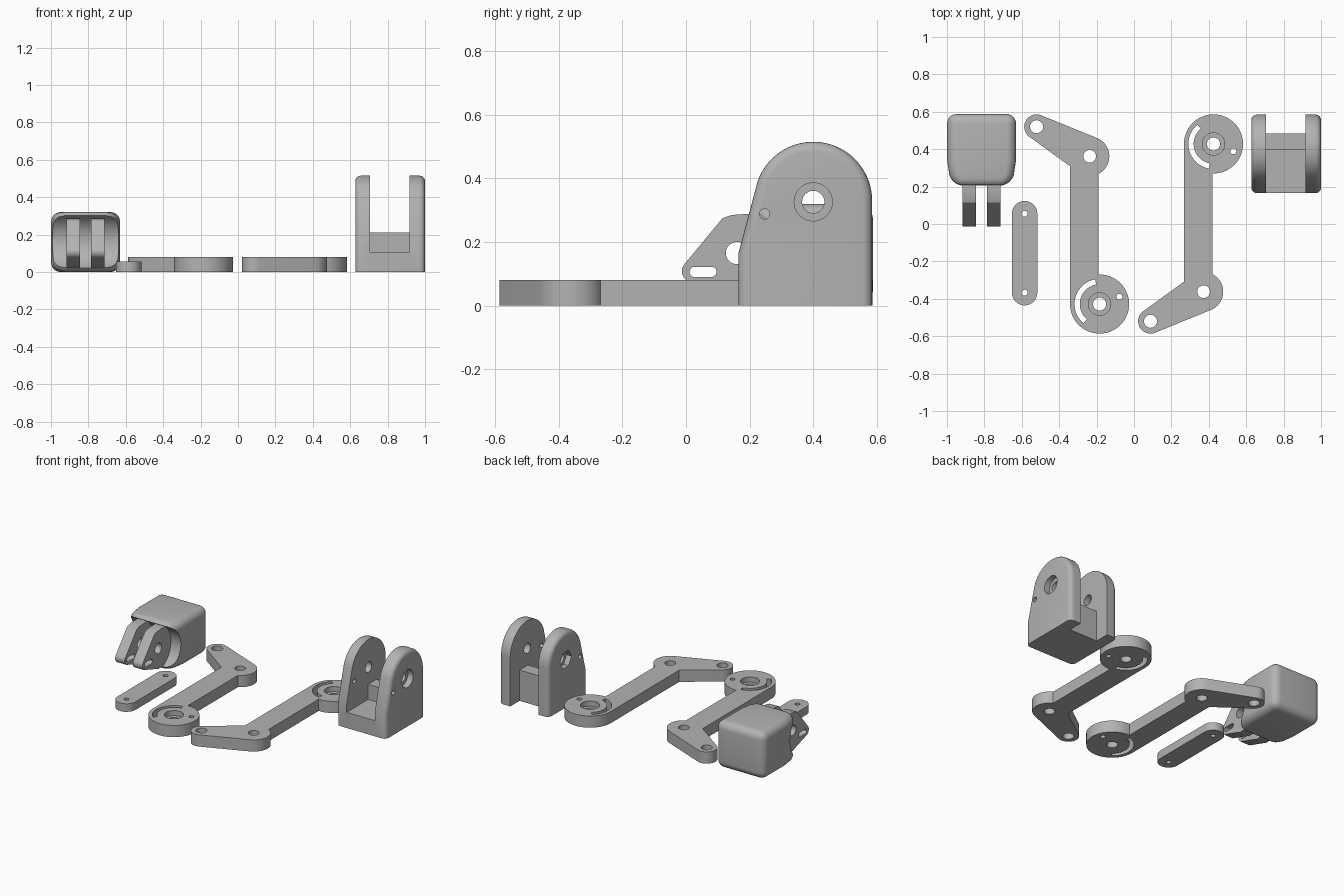
import bpy, bmesh, math

if "Cube" in bpy.data.objects:
    bpy.data.objects.remove(bpy.data.objects["Cube"])

grey = bpy.data.materials.new("plastic_grey")
grey.diffuse_color = (0.45, 0.45, 0.45, 1)
grey.use_nodes = True
grey.node_tree.nodes["Principled BSDF"].inputs["Base Color"].default_value = grey.diffuse_color


def arc(cx, cy, r, a0=0, a1=360, n=32):
    """Points along an arc, in degrees; a full circle drops its last point."""
    count = n if a1 - a0 == 360 else n + 1
    angles = [math.radians(a0 + (a1 - a0) * i / n) for i in range(count)]
    return [(cx + r * math.cos(a), cy + r * math.sin(a)) for a in angles]


def prism(name, outline, lo, hi, axis="z"):
    """Extrude an outline: xy along z, or yz along x."""
    bm = bmesh.new()
    place = (lambda p, t: (p[0], p[1], t)) if axis == "z" else (lambda p, t: (t, p[0], p[1]))
    a = [bm.verts.new(place(p, lo)) for p in outline]
    b = [bm.verts.new(place(p, hi)) for p in outline]
    bm.faces.new(a)
    bm.faces.new(b)
    for i in range(len(a)):
        j = (i + 1) % len(a)
        bm.faces.new((a[i], a[j], b[j], b[i]))
    bmesh.ops.recalc_face_normals(bm, faces=bm.faces)
    me = bpy.data.meshes.new(name)
    bm.to_mesh(me)
    bm.free()
    me.materials.append(grey)
    ob = bpy.data.objects.new(name, me)
    bpy.context.collection.objects.link(ob)
    return ob


def bake(ob):
    dg = bpy.context.evaluated_depsgraph_get()
    me = bpy.data.meshes.new_from_object(ob.evaluated_get(dg))
    ob.modifiers.clear()
    ob.data = me


def cut(ob, outline, lo, hi, axis="z"):
    tool = prism("cutter", outline, lo, hi, axis)
    mod = ob.modifiers.new("cut", "BOOLEAN")
    mod.operation, mod.solver, mod.object = "DIFFERENCE", "EXACT", tool
    bake(ob)
    bpy.data.objects.remove(tool)


def smooth(ob):
    bpy.ops.object.select_all(action="DESELECT")
    ob.select_set(True)
    bpy.context.view_layer.objects.active = ob
    bpy.ops.object.shade_smooth_by_angle(angle=math.radians(30))


# Cranked arms: slotted disc, straight bar, elbow and small end
def arm(name, shift, flip):
    def tr(points):
        return [(x + shift, y * flip) for x, y in points]
    D, E, S = (0.425, 0.428), (0.372, -0.362), (0.088, -0.52)
    rd, re, rs, left, right = 0.158, 0.105, 0.066, 0.267, 0.42
    a = math.degrees(math.atan2(E[1] - S[1], E[0] - S[0]))
    b = math.degrees(math.asin((re - rs) / math.dist(E, S)))
    up = arc(*S, rs, a + 90 + b, 270 + a - b, 20)
    corner = (left, up[0][1] + (left - up[0][0]) * math.tan(math.radians(a + b)))
    elbow_end = math.degrees(math.acos((right - E[0]) / re))
    outline = (arc(*D, rd, -92, 180, 48) + [corner] + up
               + arc(*E, re, a - 90 - b, elbow_end, 24))
    ob = prism(name, tr(outline), 0, 0.08)
    for c, r in ((D, 0.035), (E, 0.034), (S, 0.035), ((0.531, 0.389), 0.016)):
        cut(ob, tr(arc(*c, r)), -0.1, 0.2)
    cut(ob, tr(arc(*D, 0.06)), 0.045, 0.2)
    cut(ob, tr(arc(*D, 0.134, 130, 260) + arc(*D, 0.106, 130, 260)[::-1]), -0.1, 0.2)
    smooth(ob)


arm("right_arm", 0, 1)
arm("left_arm", -0.609, -1)

# Flat strap with two pin holes
strap = prism("strap", arc(-0.585, 0.055, 0.068, 0, 180, 20)
              + arc(-0.585, -0.367, 0.068, 180, 360 - 0.001, 20), 0, 0.055)
for y in (0.055, -0.367):
    cut(strap, arc(-0.585, y, 0.016, n=20), -0.1, 0.2)
smooth(strap)

# Clevis bracket: arched profile with rounded outer rims
tangent = 180 - 18.5
profile = [(0.165, 0), (0.585, 0)] + arc(0.4, 0.33, 0.185, 0, tangent, 36) + [(0.165, 0.165)]
clevis = prism("clevis_bracket", profile, 0.627, 1.0, "x")
bm = bmesh.new()
bm.from_mesh(clevis.data)
rims = [e for e in bm.edges if abs(e.verts[0].co.x - e.verts[1].co.x) < 1e-5
        and max(v.co.z for v in e.verts) > 0.01]
bmesh.ops.bevel(bm, geom=rims, offset=0.03, segments=5, profile=0.5, affect="EDGES")
bm.to_mesh(clevis.data)
bm.free()
# Fork opening with a stop block left standing
cut(clevis, [(0.1, 0.107), (0.395, 0.107), (0.395, 0.21), (0.485, 0.21), (0.485, -0.1),
             (0.7, -0.1), (0.7, 0.7), (0.1, 0.7)], 0.705, 0.917, "x")
# Pivot hole, bolt head recess, hexagonal nut recess, pin hole
cut(clevis, arc(0.4, 0.326, 0.035), 0.5, 1.1, "x")
cut(clevis, arc(0.4, 0.326, 0.06), 0.96, 1.1, "x")
cut(clevis, arc(0.4, 0.326, 0.062, n=6), 0.5, 0.665, "x")
cut(clevis, arc(0.247, 0.288, 0.016, n=20), 0.5, 1.1, "x")
smooth(clevis)

# Knuckle body: rounded block, narrowing and hollowed at the front
cx = -0.815
half = [(0.14, 0.195), (0.172, 0.26), (0.184, 0.34), (0.184, 0.588)]
body = prism("knuckle_body", [(cx + x, y) for x, y in half]
             + [(cx - x, y) for x, y in half[::-1]], 0, 0.32)
mod = body.modifiers.new("round", "BEVEL")
mod.width, mod.segments, mod.limit_method = 0.05, 6, "ANGLE"
mod.angle_limit = math.radians(40)
bake(body)
cut(body, arc(0.14, 0.163, 0.155, n=48), -1.2, -0.4, "x")
smooth(body)

# Twin hinge tabs with pivot hole and pin slot
tab = (arc(0.022, 0.108, 0.035, 142, 250, 12)
       + [(0.12, 0.04), (0.16, 0.025), (0.34, 0.025), (0.34, 0.29), (0.19, 0.288),
          (0.145, 0.285), (0.115, 0.275)])
for name, x in (("left_tab", -0.882), ("right_tab", -0.749)):
    ob = prism(name, tab, x - 0.036, x + 0.036, "x")
    cut(ob, arc(0.16, 0.165, 0.035), -1.2, -0.4, "x")
    cut(ob, arc(0.027, 0.106, 0.016, 90, 270, 10)
        + arc(0.08, 0.106, 0.016, -90, 90, 10), -1.2, -0.4, "x")
    smooth(ob)
